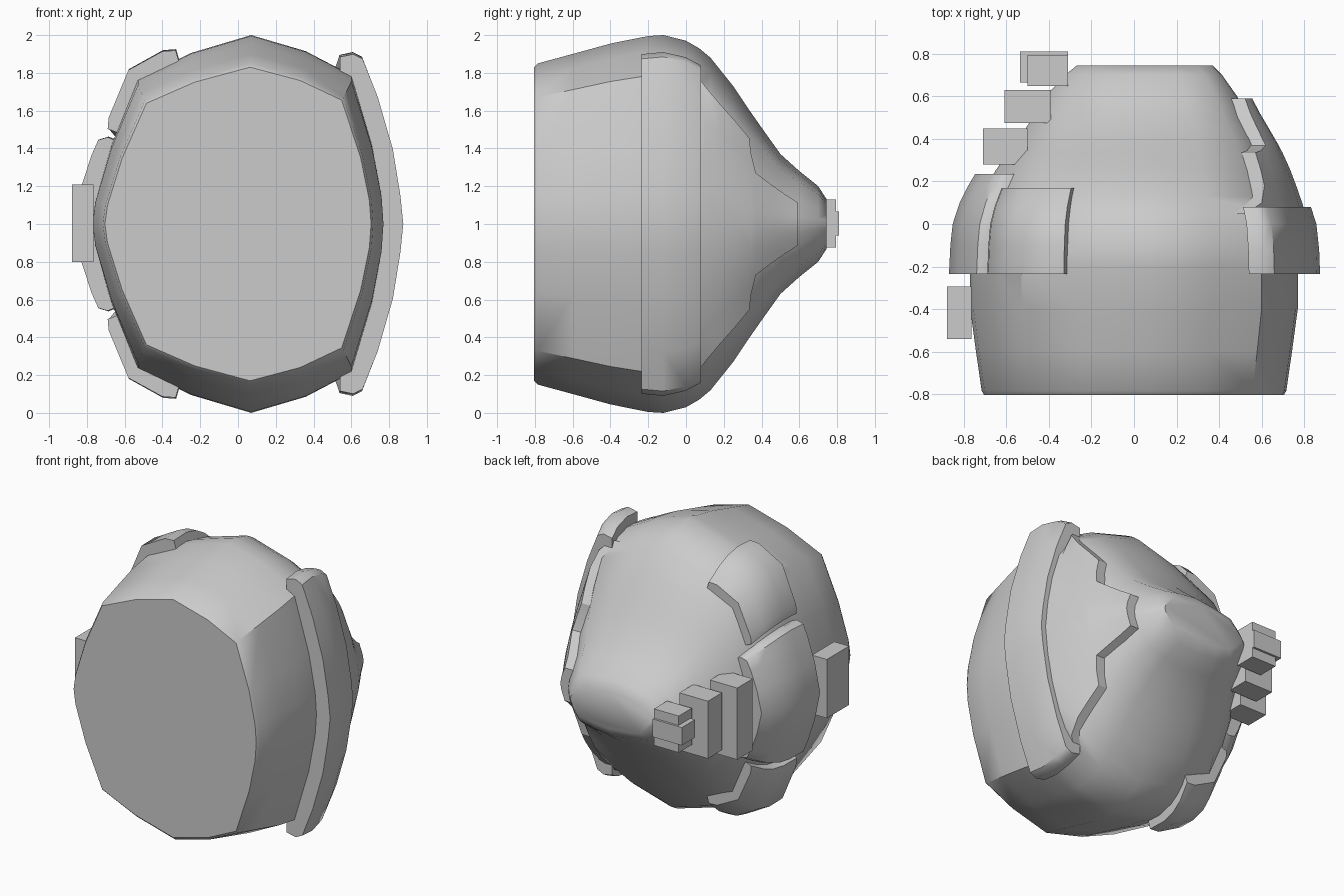
import bpy, bmesh, math
from mathutils import Matrix, Vector

if "Cube" in bpy.data.objects:
    bpy.data.objects.remove(bpy.data.objects["Cube"])

grey = bpy.data.materials.new("light_grey")
grey.diffuse_color = (0.6, 0.6, 0.6, 1)
grey.use_nodes = True
grey.node_tree.nodes["Principled BSDF"].inputs["Base Color"].default_value = grey.diffuse_color

# Body sections: y, x scale, z scale, x shift
SECT = [(-0.805, .915, .83, 0), (-0.785, .93, .85, 0), (-0.6, .965, .90, 0), (-0.4, 1, .955, 0),
        (-0.2, 1, .995, 0), (-0.12, .995, 1, 0), (0, .98, .97, 0), (0.07, .955, .93, 0),
        (0.13, .93, .88, 0), (0.25, .86, .73, .01), (0.33, .80, .61, .02), (0.4, .74, .51, .03),
        (0.5, .66, .37, .03), (0.6, .585, .28, .035), (0.7, .48, .20, .045), (0.745, .415, .13, .05)]
# Upper half of the cross-section, right to left (z measured from the middle)
UPPER = [(.77, 0), (.76, .15), (.71, .42), (.6, .79), (.36, .915), (.07, 1),
         (-.25, .905), (-.53, .77), (-.67, .42), (-.755, .12)]
RING = UPPER + [(-.77, 0)] + [(x, -z) for x, z in reversed(UPPER[1:])]


def scale_at(y):
    y = min(max(y, SECT[0][0]), SECT[-1][0])
    for a, b in zip(SECT, SECT[1:]):
        if y <= b[0]:
            t = (y - a[0]) / (b[0] - a[0])
            return [p + (q - p) * t for p, q in zip(a[1:], b[1:])]


def section(contour, y):
    sx, sz, cx = scale_at(y)
    return [(cx + x * sx, y, 1 + z * sz) for x, z in contour]


def side_x(y, z):
    """Right-hand body surface x at a given y and height from the middle."""
    sx, sz, cx = scale_at(y)
    v = min(abs(z) / sz, .9)
    for (x0, z0), (x1, z1) in zip(UPPER, UPPER[1:]):
        if v <= z1:
            return cx + sx * (x0 + (x1 - x0) * (v - z0) / (z1 - z0))


def finish(name, bm, angle=40):
    bmesh.ops.recalc_face_normals(bm, faces=bm.faces[:])
    me = bpy.data.meshes.new(name)
    bm.to_mesh(me)
    bm.free()
    me.materials.append(grey)
    ob = bpy.data.objects.new(name, me)
    bpy.context.collection.objects.link(ob)
    bpy.ops.object.select_all(action='DESELECT')
    ob.select_set(True)
    bpy.context.view_layer.objects.active = ob
    bpy.ops.object.shade_smooth_by_angle(angle=math.radians(angle))


def loft(name, rings, angle=40):
    bm = bmesh.new()
    rows = [[bm.verts.new(p) for p in r] for r in rings]
    n = len(rows[0])
    for a, b in zip(rows, rows[1:]):
        for i in range(n):
            j = (i + 1) % n
            bm.faces.new((a[i], a[j], b[j], b[i]))
    bm.faces.new(rows[0])
    bm.faces.new(rows[-1])
    finish(name, bm, angle)


def strip(name, contour, ys):
    loft(name, [section(contour, y) for y in ys])


def mirrored(half):
    """Complete a half contour that ends on the middle line."""
    return half + [(x, -z) for x, z in reversed(half[:-1])]


def block(name, x0, x1, y0, y1, z0, z1):
    bm = bmesh.new()
    size = Matrix.Diagonal((x1 - x0, y1 - y0, z1 - z0, 1))
    mid = Vector(((x0 + x1) / 2, (y0 + y1) / 2, (z0 + z1) / 2))
    bmesh.ops.create_cube(bm, size=1, matrix=Matrix.Translation(mid) @ size)
    finish(name, bm)


# Main shell
loft("shell", [section(RING, s[0]) for s in SECT], 42)

# Right side curved band
outer = [(.54, .895), (.61, .91), (.66, .885), (.74, .68), (.82, .4), (.86, .15), (.875, 0)]
inner = [(.54, .80), (.60, .70), (.66, .4), (.70, 0)]
strip("right_band", mirrored(outer) + mirrored(inner)[::-1], [-.235, -.12, 0, .08])

# Right side stepped panel behind the band
rings = []
for y, h in [(.05, .80), (.1, .73), (.18, .635), (.26, .545), (.335, .455), (.345, .37),
             (.37, .27), (.45, .21), (.52, .16), (.59, .115)]:
    zs = [h * k / 4 for k in range(4, -5, -1)]
    rings.append([(side_x(y, z) + .065, y, 1 + z) for z in zs]
                 + [(side_x(y, z) - .04, y, 1 + z) for z in reversed(zs)])
loft("right_panel", rings, 30)

# Left side plates: one in the middle, one above and one below
outer = [(-.69, .465), (-.74, .45), (-.775, .37), (-.83, .2), (-.87, 0)]
inner = [(-.63, .44), (-.70, 0)]
strip("left_middle_plate", mirrored(outer) + mirrored(inner)[::-1], [-.235, -.1, 0, .1, .18, .235])
corner = [(-.64, .49), (-.69, .51), (-.685, .57), (-.58, .825), (-.40, .925), (-.33, .93),
          (-.31, .86), (-.50, .74)]
for name, s in (("left_upper_plate", 1), ("left_lower_plate", -1)):
    strip(name, [(x, z * s) for x, z in corner], [-.235, -.1, 0, .08, .17])

# Left side blocks
block("left_front_block", -.88, -.765, -.54, -.295, .8, 1.21)
block("left_rear_block_large", -.71, -.50, .28, .45, .75, 1.25)
block("left_rear_block_medium", -.61, -.39, .475, .63, .8, 1.2)
block("left_rear_block_small", -.50, -.31, .65, .795, .875, 1.13)
block("left_rear_block_cross", -.535, -.31, .665, .81, .94, 1.065)
